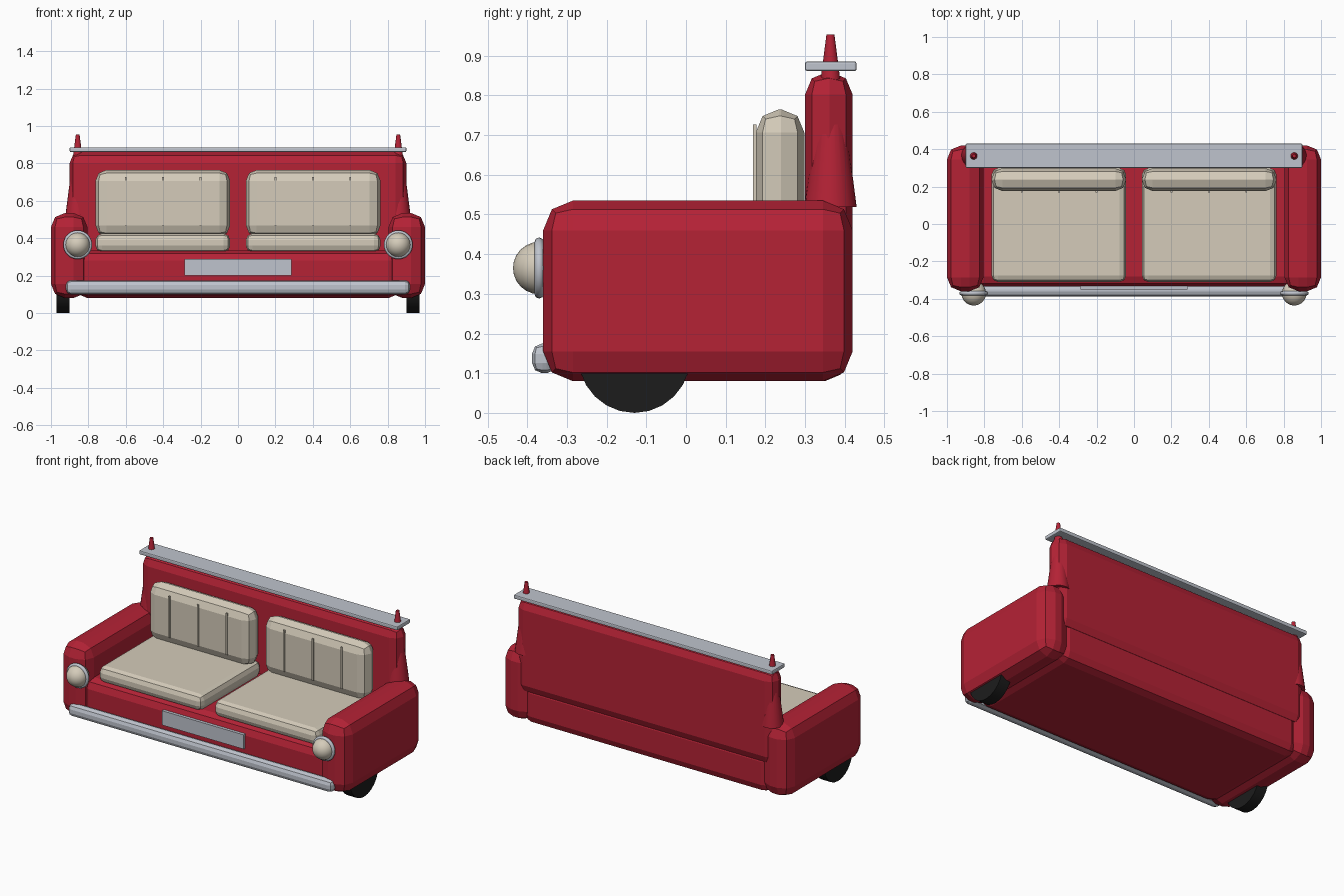
import bpy, math

if "Cube" in bpy.data.objects:
    bpy.data.objects.remove(bpy.data.objects["Cube"])


def mat(name, rgb):
    m = bpy.data.materials.new(name)
    m.diffuse_color = (*rgb, 1)
    m.use_nodes = True
    m.node_tree.nodes["Principled BSDF"].inputs["Base Color"].default_value = m.diffuse_color
    return m


RED = mat("red paint", (0.46, 0.016, 0.036))
CREAM = mat("cream leather", (0.66, 0.60, 0.49))
CHROME = mat("chrome grey", (0.52, 0.55, 0.61))
BLACK = mat("black rubber", (0.012, 0.012, 0.012))


def finish(name, material, smooth=None):
    ob = bpy.context.object
    ob.name = name
    ob.data.materials.append(material)
    if smooth:
        bpy.ops.object.shade_smooth_by_angle(angle=math.radians(smooth))
    return ob


def box(name, x, y, z, material, bevel=0.0, segments=2):
    """Box from (min, max) ranges with optional rounded edges."""
    bpy.ops.mesh.primitive_cube_add(
        size=1, location=[(a + b) / 2 for a, b in (x, y, z)])
    ob = bpy.context.object
    ob.scale = [b - a for a, b in (x, y, z)]
    bpy.ops.object.transform_apply(location=False, rotation=False, scale=True)
    if bevel:
        mod = ob.modifiers.new("round", 'BEVEL')
        mod.width = bevel
        mod.segments = segments
    return finish(name, material)


def span(side, a, b):
    return tuple(sorted((side * a, side * b)))


# Body: seat base, backrest, shelf along the top
box("seat_base", (-0.86, 0.86), (-0.335, 0.405), (0.08, 0.335), RED, 0.055)
box("backrest", (-0.9, 0.9), (0.30, 0.42), (0.27, 0.86), RED, 0.058)
box("top_shelf", (-0.9, 0.9), (0.30, 0.43), (0.861, 0.886), CHROME, 0.006)

# Front trim
box("bumper", (-0.92, 0.92), (-0.388, -0.325), (0.10, 0.175), CHROME, 0.026)
box("front_plate", (-0.285, 0.285), (-0.35, -0.33), (0.20, 0.29), CHROME)

for s, tag in ((-1, "left"), (1, "right")):
    # Armrest
    box(f"armrest_{tag}", span(s, 0.805, 1.0), (-0.36, 0.42), (0.08, 0.535),
        RED, 0.075)

    # Tapered post running through the shelf
    bpy.ops.mesh.primitive_cone_add(vertices=24, radius1=0.066, radius2=0.01,
                                    depth=0.435, location=(s * 0.857, 0.364, 0.7365))
    finish(f"post_{tag}", RED, 40)

    # Wheel
    bpy.ops.mesh.primitive_cylinder_add(vertices=24, radius=0.141, depth=0.07,
                                        location=(s * 0.935, -0.13, 0.141),
                                        rotation=(0, math.pi / 2, 0))
    finish(f"wheel_{tag}", BLACK, 30)

    # Headlight: chrome ring and cream lens
    bpy.ops.mesh.primitive_torus_add(major_segments=32, minor_segments=8,
                                     major_radius=0.065, minor_radius=0.012,
                                     location=(s * 0.857, -0.37, 0.365),
                                     rotation=(math.pi / 2, 0, 0))
    finish(f"headlight_ring_{tag}", CHROME, 50)
    bpy.ops.mesh.primitive_uv_sphere_add(segments=20, ring_count=12, radius=0.066,
                                         location=(s * 0.857, -0.37, 0.365),
                                         rotation=(math.pi / 2, 0, 0))
    finish(f"headlight_lens_{tag}", CREAM, 40)

    # Cushions
    box(f"seat_cushion_{tag}", span(s, 0.042, 0.762), (-0.31, 0.299),
        (0.325, 0.425), CREAM, 0.035)
    box(f"back_cushion_{tag}", span(s, 0.042, 0.762), (0.176, 0.298),
        (0.41, 0.765), CREAM, 0.058)
    # Raised seams on the back cushion
    for i in range(3):
        x = 0.2 + 0.2 * i
        box(f"cushion_seam_{tag}_{i + 1}", span(s, x - 0.005, x + 0.005),
            (0.169, 0.178), (0.465, 0.727), CREAM)
